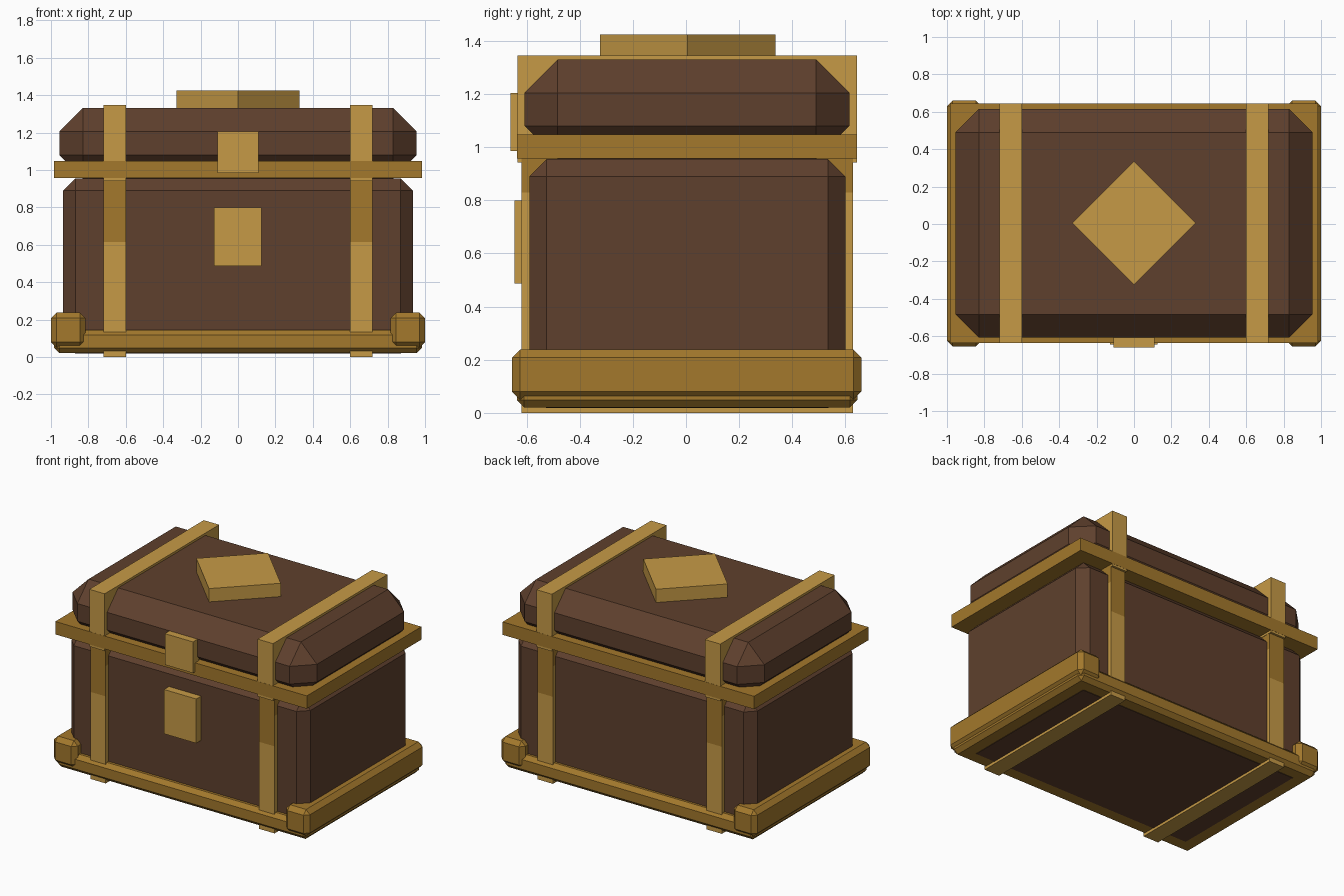
import bpy
import bmesh
from math import radians
from mathutils import Matrix, Vector

default = bpy.data.objects.get("Cube")
if default:
    bpy.data.objects.remove(default, do_unlink=True)


def material(name, rgb):
    mat = bpy.data.materials.new(name)
    mat.use_nodes = True
    colour = (*rgb, 1.0)
    mat.diffuse_color = colour
    mat.node_tree.nodes["Principled BSDF"].inputs["Base Color"].default_value = colour
    return mat


wood = material("brown wood", (0.114, 0.051, 0.026))
light_gold = material("light gold", (0.565, 0.323, 0.061))
dark_gold = material("dark gold", (0.366, 0.188, 0.025))


def block(name, x, y, z, mats, bevel=0.0, turn=0.0, cuts=(), rule=None):
    """Box between (low, high) pairs, with optional chamfer, turn and level cuts."""
    bm = bmesh.new()
    bmesh.ops.create_cube(bm, size=1.0)
    size = Vector([high - low for low, high in (x, y, z)])
    centre = Vector([(high + low) / 2 for low, high in (x, y, z)])
    bm.transform(Matrix.Translation(centre) @ Matrix.Rotation(turn, 4, 'Z')
                 @ Matrix.Diagonal(size).to_4x4())
    if bevel:
        bmesh.ops.bevel(bm, geom=bm.edges[:], offset=bevel, segments=1,
                        affect='EDGES', clamp_overlap=True)
    for level in cuts:
        bmesh.ops.bisect_plane(bm, geom=bm.verts[:] + bm.edges[:] + bm.faces[:],
                               plane_co=(0, 0, level), plane_no=(0, 0, 1))
    bm.normal_update()
    if rule:
        for face in bm.faces:
            face.material_index = rule(face)
    mesh = bpy.data.meshes.new(name)
    bm.to_mesh(mesh)
    bm.free()
    for mat in mats:
        mesh.materials.append(mat)
    obj = bpy.data.objects.new(name, mesh)
    bpy.context.collection.objects.link(obj)
    return obj


def strap_colour(face):
    # dark upper section reaches lower on the front and back than on the edges
    limit = 0.615 if abs(face.normal.y) > 0.5 else 0.83
    return int(face.calc_center_median().z > limit)


# Wooden chest body and lid
block("body", (-0.935, 0.935), (-0.59, 0.6), (0.018, 0.955), [wood], bevel=0.065)
block("lid", (-0.955, 0.955), (-0.608, 0.615), (0.955, 1.33), [wood], bevel=0.125)

# Metal rim under the lid, and base slab
block("lid_rim", (-0.983, 0.983), (-0.636, 0.644), (0.957, 1.048), [dark_gold])
block("base_slab", (-0.983, 0.983), (-0.637, 0.645), (0.02, 0.145), [dark_gold], bevel=0.028)

# Mirrored base runners and straps
for side, sign in (("left", 1), ("right", -1)):
    def span(low, high):
        return tuple(sorted((sign * low, sign * high)))

    block(side + "_base_runner", span(0.815, 1.0), (-0.655, 0.66), (0.05, 0.238),
          [dark_gold], bevel=0.03)
    block(side + "_body_strap", span(0.6, 0.72), (-0.62, 0.628), (0.0, 0.957),
          [light_gold, dark_gold], cuts=(0.615, 0.83), rule=strap_colour)
    block(side + "_lid_strap", span(0.598, 0.718), (-0.635, 0.643), (0.942, 1.346),
          [light_gold])

# Latch plates on the front
block("upper_latch", (-0.11, 0.11), (-0.66, -0.59), (0.985, 1.205), [light_gold])
block("lower_latch", (-0.127, 0.125), (-0.645, -0.57), (0.487, 0.8), [light_gold])

# Diamond block on the lid
half = 0.33 / 2 ** 0.5
block("lid_diamond", (-half, half), (0.006 - half, 0.006 + half), (1.31, 1.424),
      [light_gold], turn=radians(45))
